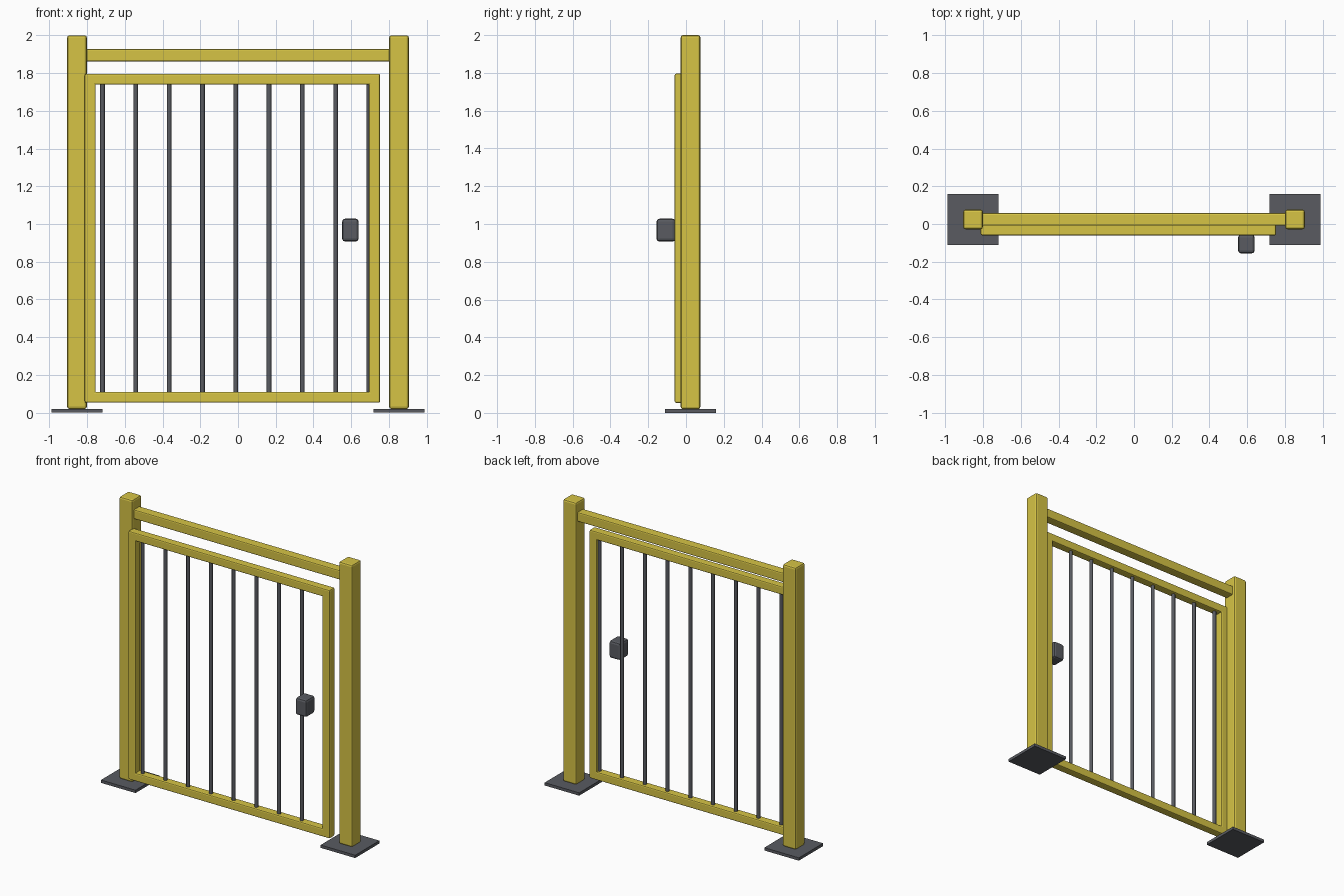
import bpy
import math

if "Cube" in bpy.data.objects:
    bpy.data.objects.remove(bpy.data.objects["Cube"])


def material(name, rgb):
    mat = bpy.data.materials.new(name)
    mat.diffuse_color = (*rgb, 1)
    mat.use_nodes = True
    mat.node_tree.nodes["Principled BSDF"].inputs["Base Color"].default_value = mat.diffuse_color
    return mat


YELLOW = material("yellow_paint", (0.67, 0.55, 0.06))
DARK = material("dark_steel", (0.1, 0.105, 0.12))


def box(name, x, y, z, mat, bevel=0.0):
    """Box from (min, max) ranges with optional rounded edges."""
    rng = (x, y, z)
    bpy.ops.mesh.primitive_cube_add(size=1, location=[(a + b) / 2 for a, b in rng])
    ob = bpy.context.object
    ob.name = name
    ob.scale = [b - a for a, b in rng]
    bpy.ops.object.transform_apply(location=False, rotation=False, scale=True)
    ob.data.materials.append(mat)
    if bevel:
        mod = ob.modifiers.new("bevel", 'BEVEL')
        mod.width = bevel
        mod.segments = 2
    return ob


# Posts and their base plates
YC = 0.024
for side, s in (("left", -1), ("right", 1)):
    px = s * 0.853
    box(side + "_post", (px - 0.052, px + 0.052), (YC - 0.052, YC + 0.052),
        (0.02, 2.0), YELLOW, 0.012)
    box(side + "_base_plate", (px - 0.134, px + 0.134), (YC - 0.134, YC + 0.134),
        (0.0, 0.02), DARK)

# Fixed rail between the posts
box("header_rail", (-0.81, 0.81), (YC - 0.033, YC + 0.033), (1.862, 1.928), YELLOW, 0.008)

# Swinging gate frame
X0, X1, Z0, Z1, T = -0.812, 0.753, 0.053, 1.796, 0.058
FY = (-0.06, -0.002)
box("gate_hinge_stile", (X0, X0 + T), FY, (Z0, Z1), YELLOW, 0.008)
box("gate_latch_stile", (X1 - T, X1), FY, (Z0, Z1), YELLOW, 0.008)
box("gate_bottom_rail", (X0, X1), FY, (Z0, Z0 + T), YELLOW, 0.008)
box("gate_top_rail", (X0, X1), FY, (Z1 - T, Z1), YELLOW, 0.008)

# Vertical infill bars
for i in range(9):
    bpy.ops.mesh.primitive_cylinder_add(
        vertices=12, radius=0.0125, depth=Z1 - Z0 - 2 * T + 0.02,
        location=(-0.718 + i * 0.1765, sum(FY) / 2, (Z0 + Z1) / 2))
    bar = bpy.context.object
    bar.name = f"gate_bar_{i + 1}"
    bar.data.materials.append(DARK)
    bpy.ops.object.shade_smooth_by_angle(angle=math.radians(40))

# Latch block on the front
box("latch", (0.552, 0.639), (-0.156, -0.056), (0.907, 1.028), DARK, 0.015)
